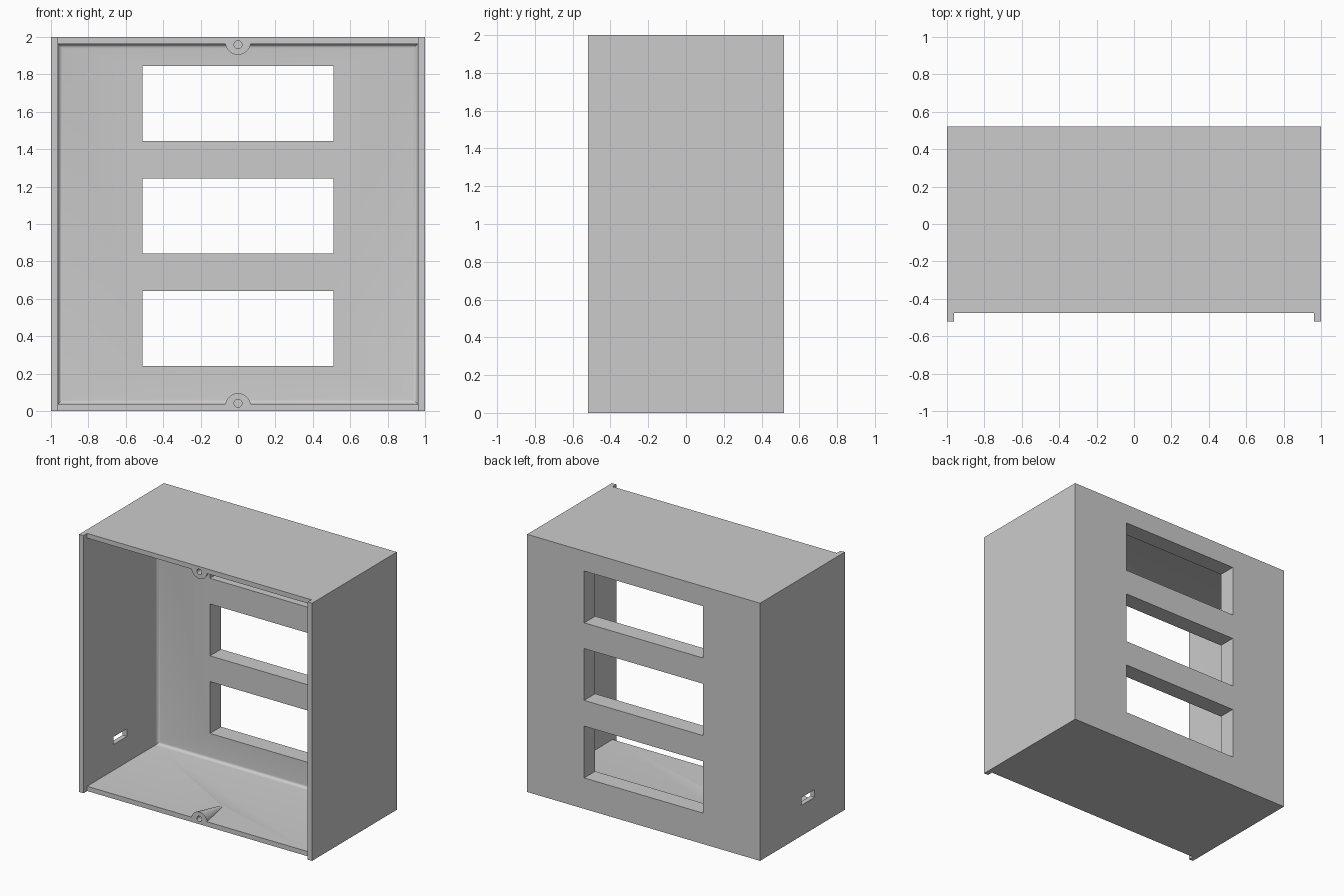
import bpy
import bmesh
from math import radians
from mathutils import Matrix, Vector

if "Cube" in bpy.data.objects:
    bpy.data.objects.remove(bpy.data.objects["Cube"], do_unlink=True)

WALL = 0.037        # thickness of sides, floor and ceiling
FRONT, BACK = -0.52, 0.52
LIP = -0.475        # front edge of floor and ceiling
INNER = 0.385       # inner face of the back panel
FILLET = 0.025

grey = bpy.data.materials.new("plain grey")
grey.use_nodes = True
grey.diffuse_color = (0.6, 0.6, 0.6, 1)
grey.node_tree.nodes["Principled BSDF"].inputs["Base Color"].default_value = (0.6, 0.6, 0.6, 1)


def add_object(name, bm):
    bmesh.ops.recalc_face_normals(bm, faces=bm.faces)
    mesh = bpy.data.meshes.new(name)
    bm.to_mesh(mesh)
    bm.free()
    mesh.materials.append(grey)
    obj = bpy.data.objects.new(name, mesh)
    bpy.context.collection.objects.link(obj)
    return obj


def box(name, low, high, round_back=0):
    low, high = Vector(low), Vector(high)
    bm = bmesh.new()
    bmesh.ops.create_cube(bm, size=1)
    bmesh.ops.scale(bm, vec=high - low, verts=bm.verts)
    bmesh.ops.translate(bm, vec=(low + high) / 2, verts=bm.verts)
    if round_back:
        edges = [e for e in bm.edges if all(v.co.y > high.y - 0.001 for v in e.verts)]
        bmesh.ops.bevel(bm, geom=edges, offset=round_back, segments=5,
                        profile=0.5, affect='EDGES')
    return add_object(name, bm)


def cone(name, z, y_front, y_back, r_front, r_back):
    # round part lying along the depth of the case
    bm = bmesh.new()
    place = Matrix.Translation((0, (y_front + y_back) / 2, z)) @ Matrix.Rotation(radians(-90), 4, 'X')
    bmesh.ops.create_cone(bm, cap_ends=True, segments=40, radius1=r_front, radius2=r_back,
                          depth=y_back - y_front, matrix=place)
    return add_object(name, bm)


def boolean(target, tool, operation):
    tool.hide_render = True
    mod = target.modifiers.new(operation.lower(), 'BOOLEAN')
    mod.operation = operation
    mod.solver = 'EXACT'
    mod.object = tool
    bpy.context.view_layer.objects.active = target
    bpy.ops.object.modifier_apply(modifier=mod.name)
    bpy.data.objects.remove(tool, do_unlink=True)


# Case shell: hollow box, open at the front
case = box("case", (-1, FRONT, 0), (1, BACK, 2))
boolean(case, box("cavity", (WALL - 1, FRONT - 0.2, WALL), (1 - WALL, INNER, 2 - WALL), FILLET),
        'DIFFERENCE')

# Floor and ceiling stop short of the side walls
boolean(case, box("lip_cut", (WALL - 1, FRONT - 0.1, -0.1), (1 - WALL, LIP, 2.1)), 'DIFFERENCE')

# Three windows in the back panel
for base in (0.24, 0.842, 1.444):
    boolean(case, box("window_cut", (-0.51, 0.2, base), (0.51, 0.7, base + 0.402)), 'DIFFERENCE')

# Cable slot in the right wall
boolean(case, box("slot_cut", (-1.1, -0.15, 0.238), (-0.9, 0.012, 0.297)), 'DIFFERENCE')

# Tapered screw bosses on floor and ceiling, trimmed to the case, with screw holes
for boss_z, hole_z in ((0.027, 0.041), (1.973, 1.959)):
    boss = cone("screw_boss", boss_z, LIP, -0.15, 0.068, 0.003)
    boolean(boss, box("trim", (-0.5, -1, 0), (0.5, 1, 2)), 'INTERSECT')
    boolean(case, boss, 'UNION')
    boolean(case, cone("screw_hole", hole_z, LIP - 0.05, LIP + 0.14, 0.021, 0.021), 'DIFFERENCE')

bpy.ops.object.select_all(action='DESELECT')
case.select_set(True)
bpy.context.view_layer.objects.active = case
bpy.ops.object.shade_smooth_by_angle(angle=radians(30))
